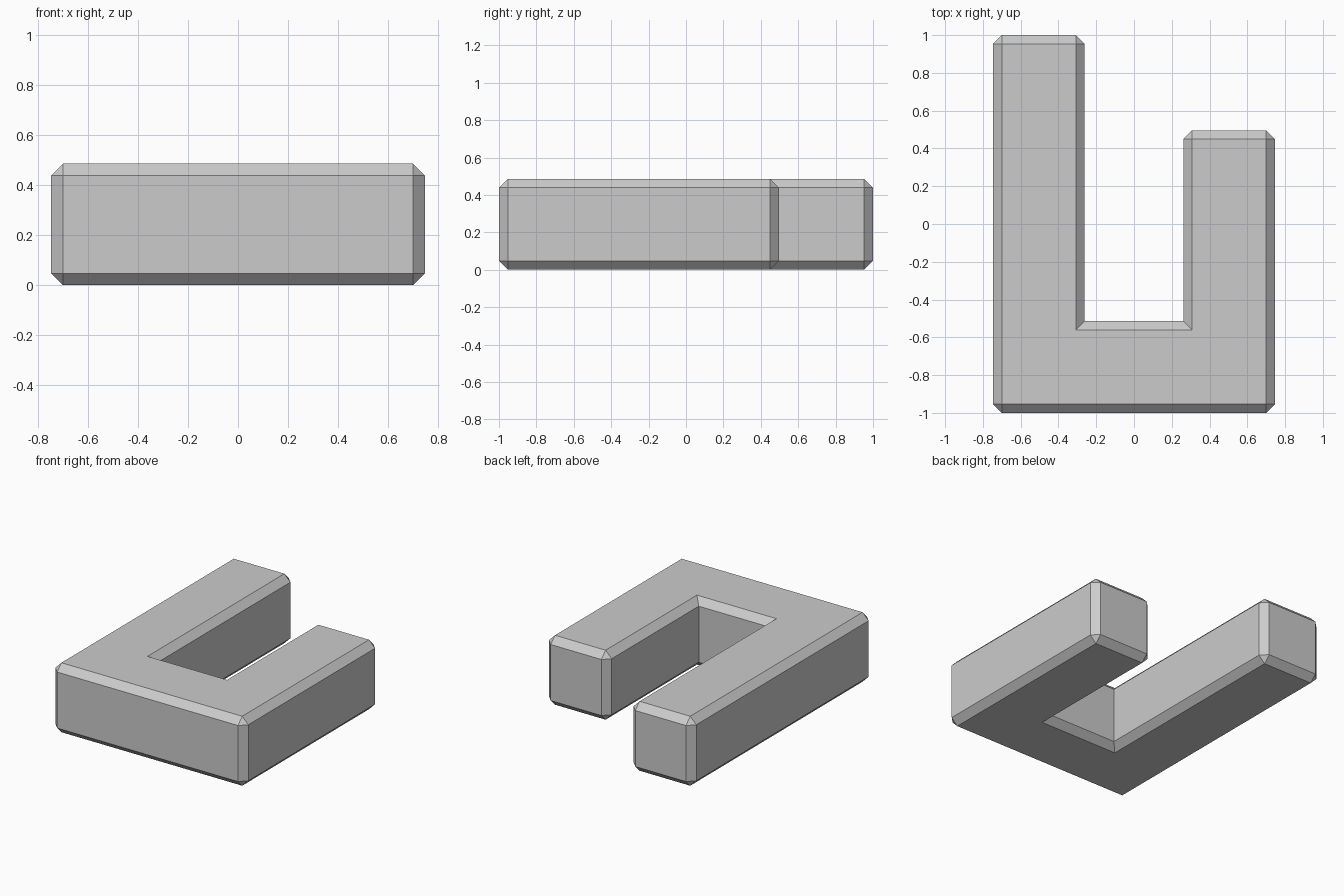
import bpy
import bmesh

cube = bpy.data.objects.get("Cube")
if cube:
    bpy.data.objects.remove(cube, do_unlink=True)

HALF_WIDTH = 0.747
HEIGHT = 0.486
ARM = 0.486        # thickness of each bar
SHORT_END = 0.496  # where the short arm stops
CHAMFER = 0.047

# Plain grey material
grey = bpy.data.materials.new("plain grey")
grey.use_nodes = True
colour = (0.6, 0.6, 0.6, 1)
grey.diffuse_color = colour
grey.node_tree.nodes["Principled BSDF"].inputs["Base Color"].default_value = colour

# Hook outline, counter-clockwise: long arm on the right, short arm on the left
inner = HALF_WIDTH - ARM
floor = -1 + ARM
outline = [
    (-HALF_WIDTH, -1), (HALF_WIDTH, -1),
    (HALF_WIDTH, SHORT_END), (inner, SHORT_END),
    (inner, floor), (-inner, floor),
    (-inner, 1), (-HALF_WIDTH, 1),
]

# Extrude the outline into a solid
bm = bmesh.new()
base = bm.faces.new([bm.verts.new((x, y, 0)) for x, y in outline])
solid = bmesh.ops.extrude_face_region(bm, geom=[base], use_keep_orig=True)
top_verts = [v for v in solid["geom"] if isinstance(v, bmesh.types.BMVert)]
bmesh.ops.translate(bm, verts=top_verts, vec=(0, 0, HEIGHT))
bmesh.ops.recalc_face_normals(bm, faces=bm.faces)

# Chamfer every outward edge; the two inside corners stay sharp
bm.normal_update()
convex = [e for e in bm.edges if e.is_convex]
bmesh.ops.bevel(bm, geom=convex, offset=CHAMFER, offset_type='OFFSET',
                segments=1, profile=0.5, affect='EDGES')
bmesh.ops.recalc_face_normals(bm, faces=bm.faces)

mesh = bpy.data.meshes.new("hook_block")
bm.to_mesh(mesh)
bm.free()
mesh.materials.append(grey)
block = bpy.data.objects.new("hook_block", mesh)
bpy.context.collection.objects.link(block)
